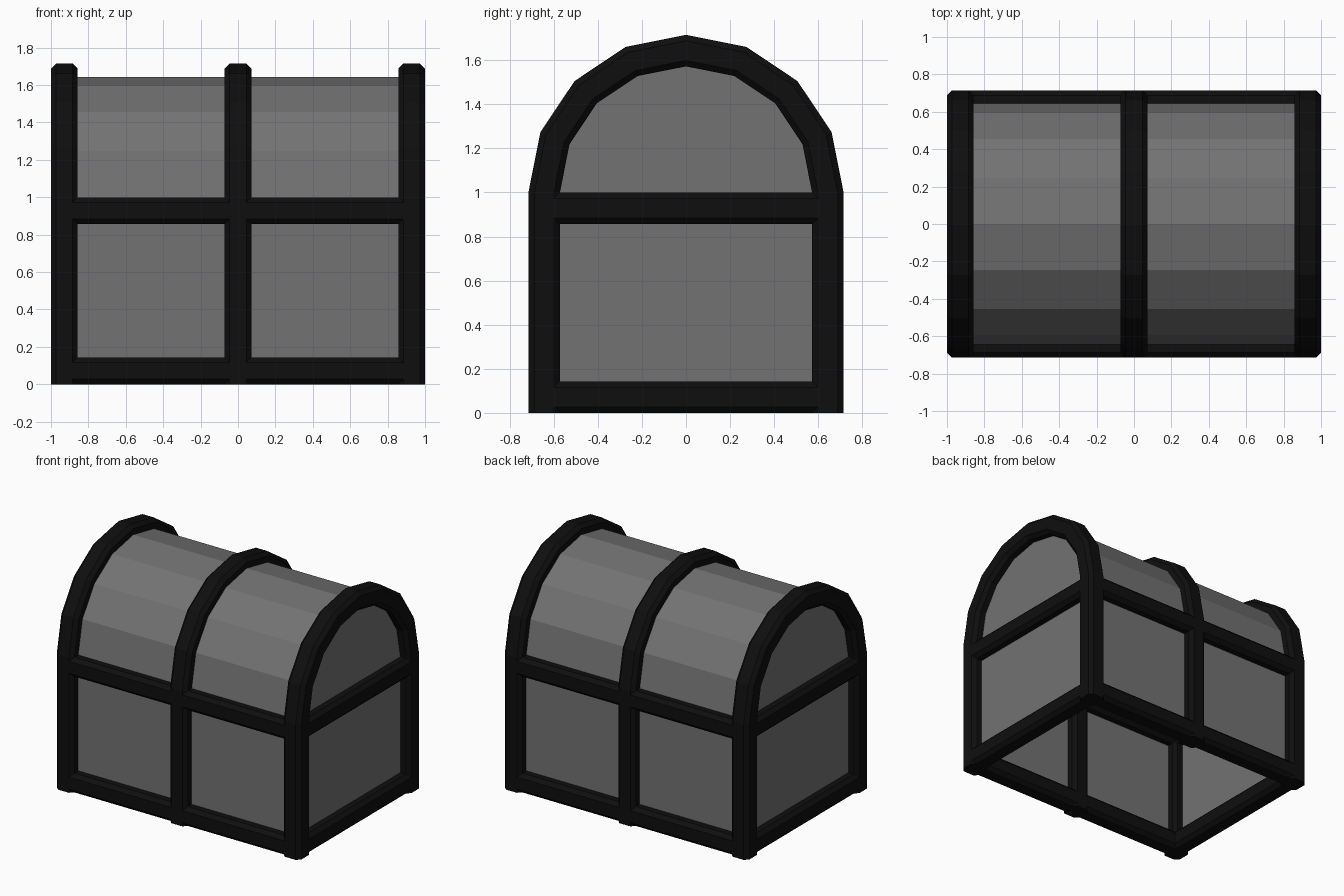
import bpy, bmesh, math

if "Cube" in bpy.data.objects:
    bpy.data.objects.remove(bpy.data.objects["Cube"])

W = 0.143            # bar width
H = W / 2
C = 0.027            # bar chamfer
X = 1.0 - H          # end hoop centre
R = 0.715 - H        # arch / side wall centre radius
SPRING = 1.0         # height where the arch starts
SEG = 8              # arch segments


def material(name, rgb):
    m = bpy.data.materials.new(name)
    m.diffuse_color = (*rgb, 1)
    m.use_nodes = True
    m.node_tree.nodes["Principled BSDF"].inputs["Base Color"].default_value = m.diffuse_color
    return m


grey = material("grey panel", (0.17, 0.17, 0.17))
black = material("black frame", (0.0045, 0.0045, 0.0045))


def finish(bm, name, mat):
    bmesh.ops.recalc_face_normals(bm, faces=bm.faces)
    me = bpy.data.meshes.new(name)
    bm.to_mesh(me)
    bm.free()
    me.materials.append(mat)
    ob = bpy.data.objects.new(name, me)
    bpy.context.collection.objects.link(ob)
    return ob


def arch(radius, base):
    """Points (y, z) up one side, over the arch and down the other."""
    pts = [(radius, base)]
    for i in range(SEG + 1):
        a = math.pi * i / SEG
        pts.append((radius * math.cos(a), SPRING + radius * math.sin(a)))
    return pts + [(-radius, base)]


# chamfered bar section
K = H - C
SECTION = [(H, -K), (H, K), (K, H), (-K, H), (-H, K), (-H, -K), (-K, -H), (K, -H)]


def sweep(rings, name):
    bm = bmesh.new()
    vs = [[bm.verts.new(p) for p in r] for r in rings]
    n = len(SECTION)
    for a, b in zip(vs, vs[1:]):
        for j in range(n):
            k = (j + 1) % n
            bm.faces.new((a[j], a[k], b[k], b[j]))
    bm.faces.new(vs[0])
    bm.faces.new(vs[-1])
    return finish(bm, name, black)


# hoops: posts and arch in one bar
for name, x in (("left_hoop", -X), ("middle_hoop", 0), ("right_hoop", X)):
    cols = [arch(R + r, 0) for r, _ in SECTION]
    rings = [[(x + SECTION[j][1], *cols[j][i]) for j in range(len(SECTION))]
             for i in range(SEG + 3)]
    sweep(rings, name)

# horizontal rails round the base and under the lid
for level, z in (("base", H), ("lid", SPRING - H)):
    for side, s in (("front", -1), ("back", 1)):
        sweep([[(x, s * R + a, z + b) for a, b in SECTION] for x in (-X, X)],
              f"{level}_{side}_rail")
    for side, s in (("left", -1), ("right", 1)):
        sweep([[(s * X + a, y, z + b) for a, b in SECTION] for y in (-R, R)],
              f"{level}_{side}_rail")

# panels: thin shell through the middle of the bars, open underneath
bm = bmesh.new()
ends = [[bm.verts.new((x, y, z)) for y, z in arch(R, H)] for x in (-X, X)]
for i in range(SEG + 2):
    bm.faces.new((ends[0][i], ends[0][i + 1], ends[1][i + 1], ends[1][i]))
for e in ends:
    bm.faces.new(e)
finish(bm, "chest_panels", grey)
